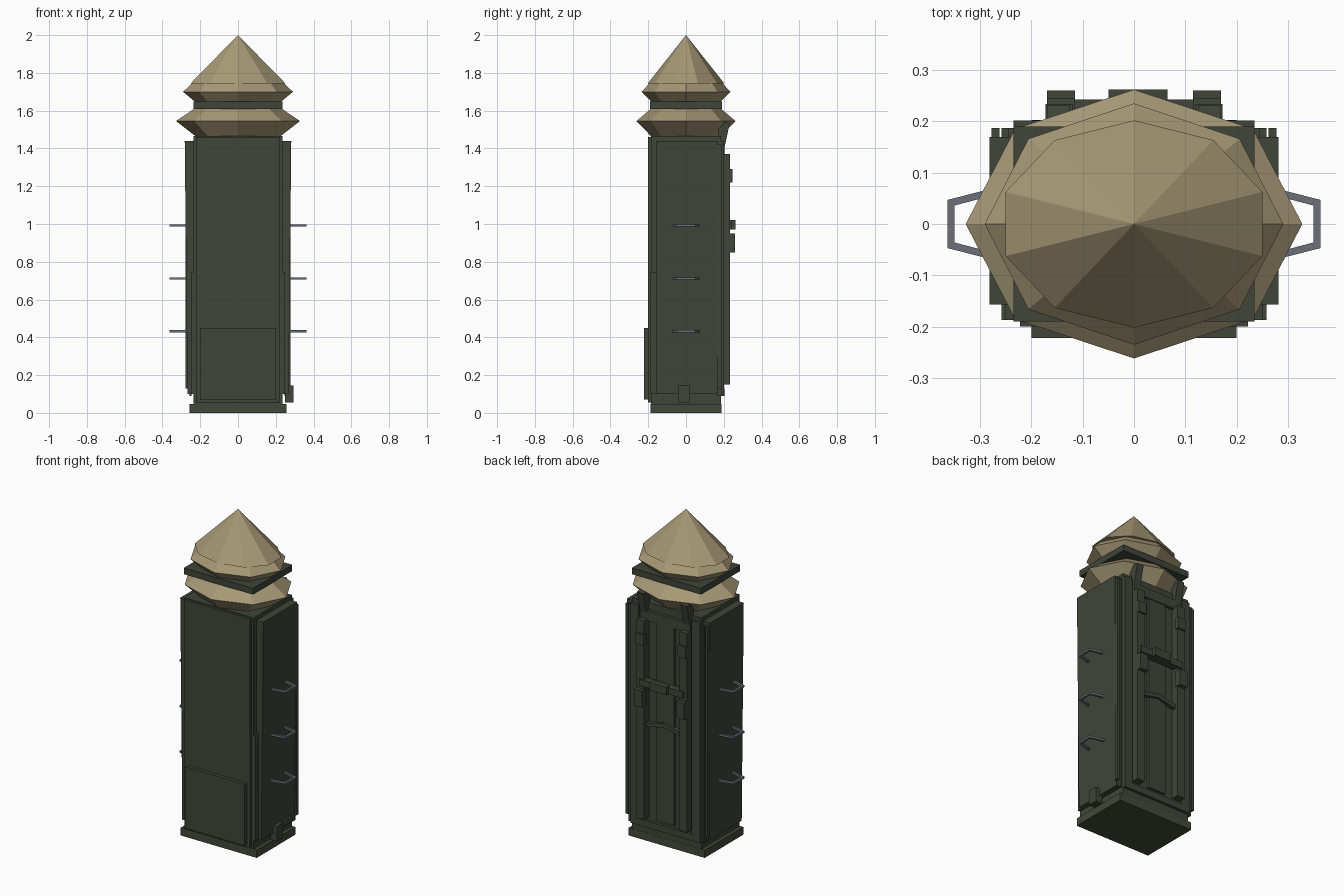
import bpy, bmesh, math
from mathutils import Vector

if "Cube" in bpy.data.objects:
    bpy.data.objects.remove(bpy.data.objects["Cube"])


def material(name, rgb):
    m = bpy.data.materials.new(name)
    m.diffuse_color = (*rgb, 1)
    m.use_nodes = True
    m.node_tree.nodes["Principled BSDF"].inputs["Base Color"].default_value = m.diffuse_color
    return m


GREEN = material("dark green", (0.050, 0.059, 0.041))
OLIVE = material("olive base", (0.056, 0.064, 0.040))
TAN = material("tan canvas", (0.38, 0.315, 0.18))
STEEL = material("grey steel", (0.15, 0.16, 0.19))


def finish(name, bm, mat):
    bmesh.ops.recalc_face_normals(bm, faces=bm.faces)
    me = bpy.data.meshes.new(name)
    bm.to_mesh(me)
    bm.free()
    me.materials.append(mat)
    ob = bpy.data.objects.new(name, me)
    bpy.context.collection.objects.link(ob)
    return ob


def prism(name, loop, offset, mat=GREEN):
    """Extrude a closed outline of 3D points along an offset."""
    bm = bmesh.new()
    f = bm.faces.new([bm.verts.new(p) for p in loop])
    ext = bmesh.ops.extrude_face_region(bm, geom=[f])
    verts = [v for v in ext["geom"] if isinstance(v, bmesh.types.BMVert)]
    bmesh.ops.translate(bm, verts=verts, vec=Vector(offset))
    return finish(name, bm, mat)


def box(name, x, y, z, mat=GREEN):
    loop = [(x[0], y[0], z[0]), (x[1], y[0], z[0]), (x[1], y[1], z[0]), (x[0], y[1], z[0])]
    return prism(name, loop, (0, 0, z[1] - z[0]), mat)


def pair(name, x, y, z, mat=GREEN):
    """Left and right copies of a box given on the +x side."""
    box("right_" + name, x, y, z, mat)
    box("left_" + name, (-x[1], -x[0]), y, z, mat)


def ring(name, sides, phase, levels, mat=TAN):
    """Stack of elliptical polygons (z, rx, ry); a zero radius makes a tip."""
    bm = bmesh.new()
    rows = []
    for z, rx, ry in levels:
        angles = [phase + 2 * math.pi * i / sides for i in range(sides)]
        rows.append([bm.verts.new((rx * math.cos(a), ry * math.sin(a), z)) for a in angles])
    for a, b in zip(rows, rows[1:]):
        for i in range(sides):
            j = (i + 1) % sides
            bm.faces.new((a[i], a[j], b[j], b[i]))
    bm.faces.new(rows[0])
    bm.faces.new(rows[-1])
    bmesh.ops.remove_doubles(bm, verts=bm.verts, dist=1e-5)
    return finish(name, bm, mat)


# Body and base
box("base_plinth", (-.258, .258), (-.187, .187), (0, .047), OLIVE)
box("body_core", (-.235, .235), (-.185, .186), (.047, 1.465))
box("front_panel", (-.222, .222), (-.2, -.18), (.055, 1.46))
box("front_lower_plate", (-.2, .2), (-.222, -.195), (.072, .45))
pair("front_corner_strip", (.22, .25), (-.187, -.155), (.1, .745))

# Side panels, leaning slightly outward at the top, with rear strips
for s, side in ((1, "right"), (-1, "left")):
    outline = [(s * .225, -.157, .1), (s * .268, -.157, .1),
               (s * .282, -.157, 1.44), (s * .225, -.157, 1.44)]
    prism(side + "_side_panel", outline, (0, .327, 0))
pair("side_edge_strip", (.245, .258), (.165, .187), (.09, 1.42))
pair("side_rear_strip", (.262, .278), (.165, .187), (.13, 1.42))
box("right_side_pocket", (.25, .293), (-.042, .02), (.055, .145))

# Back frame, rails and fittings
pair("back_column", (.18, .235), (.18, .202), (.09, 1.44))
pair("back_rail", (.12, .172), (.18, .234), (.15, 1.37))
box("back_door_panel", (-.06, .06), (.18, .2), (.15, 1.37))
box("back_top_bar", (-.17, .17), (.18, .205), (1.36, 1.42))
box("back_bottom_bar", (-.2, .2), (.18, .203), (.09, .13))
pair("rail_upper_clip", (.115, .17), (.22, .246), (1.22, 1.29))
pair("rail_lower_clip", (.115, .17), (.22, .26), (.85, .95))
box("back_crossbar", (-.15, .15), (.2, .243), (.97, 1.01))
box("crossbar_clasp", (-.05, .065), (.23, .262), (.97, 1.02))
prism("back_chevron", [(-.12, .19, .74), (0, .19, .765), (.12, .19, .74),
                       (.12, .19, .715), (0, .19, .74), (-.12, .19, .715)], (0, .025, 0))

# Bent struts at the top of the back, up to the roof
for s, side in ((1, "right"), (-1, "left")):
    prism(side + "_roof_strut", [(s * .125, .17, 1.42), (s * .125, .205, 1.41),
                                 (s * .125, .232, 1.535), (s * .125, .205, 1.54),
                                 (s * .125, .17, 1.5)], (s * .045, 0, 0))

# Three bent grip handles per side
outer = [(.262, .073), (.363, .047), (.363, -.047), (.262, -.073)]
inner = [(.262, -.059), (.35, -.036), (.35, .036), (.262, .059)]
for s, side in ((1, "right"), (-1, "left")):
    for n, z in enumerate((.43, .71, .99)):
        loop = [(s * x, y, z - .004) for x, y in outer + inner]
        prism(f"{side}_handle_{n + 1}", loop, (0, 0, .012), STEEL)

# Layered roof
ring("lower_roof_ring", 8, 0, [(1.465, .225, .185), (1.545, .328, .262), (1.615, .225, .18)])
box("roof_slab", (-.235, .235), (-.19, .19), (1.61, 1.648))
ring("upper_roof_ring", 8, 0, [(1.645, .225, .18), (1.7, .291, .235), (1.752, .235, .187)])
ring("roof_cone", 10, math.pi / 2, [(1.745, .263, .202), (2.0, 0, 0)])
